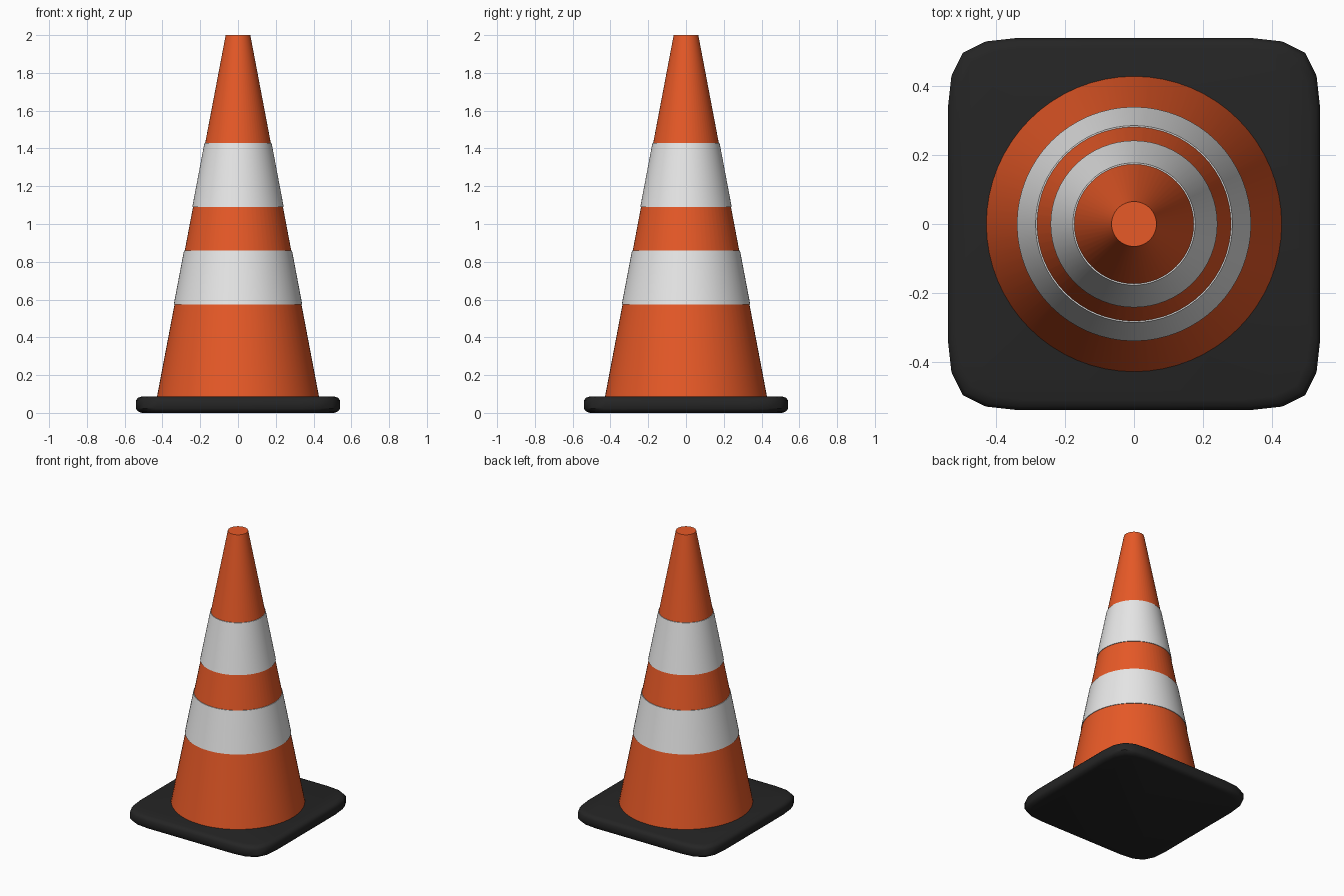
import bpy, bmesh, math

cube = bpy.data.objects.get("Cube")
if cube:
    bpy.data.objects.remove(cube, do_unlink=True)


def material(name, rgb):
    m = bpy.data.materials.new(name)
    m.use_nodes = True
    m.diffuse_color = (*rgb, 1)
    bsdf = next(n for n in m.node_tree.nodes if n.type == 'BSDF_PRINCIPLED')
    bsdf.inputs["Base Color"].default_value = (*rgb, 1)
    return m


ORANGE = material("orange", (0.80, 0.10, 0.02))
WHITE = material("white", (0.80, 0.80, 0.80))
BLACK = material("black", (0.018, 0.018, 0.018))


def loft(name, rings, mat, closed=False):
    """Skin a stack of point rings; cap the ends, or join last to first."""
    bm = bmesh.new()
    loops = [[bm.verts.new(p) for p in ring] for ring in rings]
    n = len(loops[0])
    pairs = list(zip(loops, loops[1:]))
    if closed:
        pairs.append((loops[-1], loops[0]))
    else:
        bm.faces.new(loops[0][::-1])
        bm.faces.new(loops[-1])
    for a, b in pairs:
        for i in range(n):
            j = (i + 1) % n
            bm.faces.new((a[i], a[j], b[j], b[i]))
    bmesh.ops.recalc_face_normals(bm, faces=bm.faces)
    mesh = bpy.data.meshes.new(name)
    bm.to_mesh(mesh)
    bm.free()
    mesh.materials.append(mat)
    obj = bpy.data.objects.new(name, mesh)
    bpy.context.collection.objects.link(obj)
    bpy.ops.object.select_all(action='DESELECT')
    obj.select_set(True)
    bpy.context.view_layer.objects.active = obj
    bpy.ops.object.shade_smooth_by_angle(angle=math.radians(40))
    return obj


def circle(r, z, n=64):
    return [(r * math.cos(math.tau * i / n), r * math.sin(math.tau * i / n), z)
            for i in range(n)]


def cone_radius(z):
    return 0.43 - (z - 0.08) * 0.19


# Square base with clipped round corners and softened rims
corner = [(0.54, 0.34), (0.53, 0.43), (0.497, 0.497), (0.43, 0.53), (0.34, 0.54)]
outline = []
for k in range(4):
    c, s = round(math.cos(k * math.pi / 2)), round(math.sin(k * math.pi / 2))
    outline += [(x * c - y * s, x * s + y * c) for x, y in corner]


def base_ring(inset, z):
    f = 1 - inset / 0.54
    return [(x * f, y * f, z) for x, y in outline]


loft("base", [base_ring(i, z) for i, z in (
    (0.03, 0.0), (0.01, 0.008), (0, 0.022), (0, 0.065), (0.01, 0.08), (0.03, 0.087))], BLACK)

# Tapered body with a flat top
loft("cone_body", [circle(cone_radius(z), z) for z in (0.08, 2.0)], ORANGE)

# Reflective bands, slightly proud of the body
for name, low, high in (("lower_band", 0.575, 0.86), ("upper_band", 1.09, 1.43)):
    loft(name, [circle(cone_radius(z) + d, z) for z, d in (
        (low, -0.01), (low, 0.004), (high, 0.004), (high, -0.01))], WHITE, closed=True)
